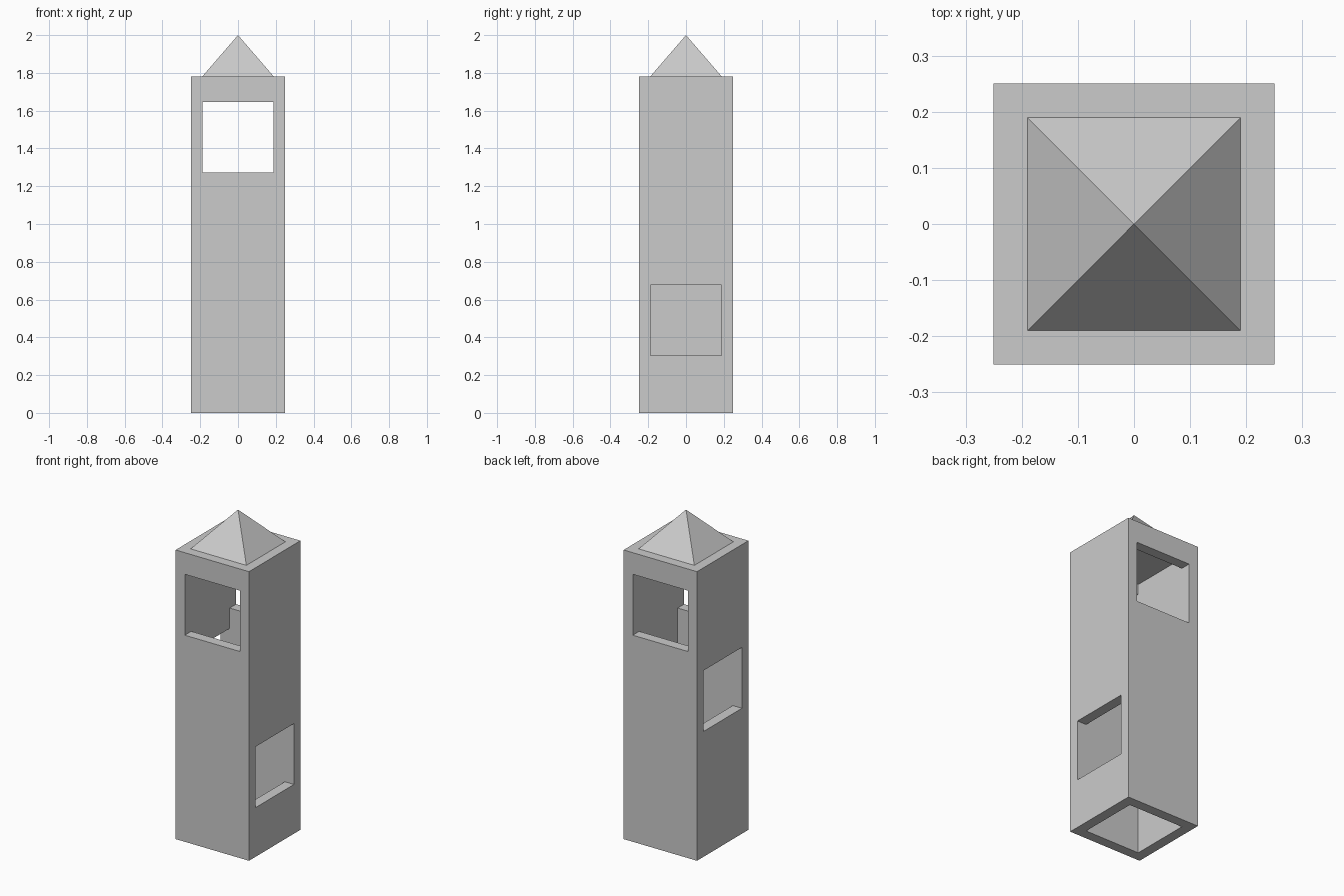
import bpy, bmesh
from math import radians, sqrt

if "Cube" in bpy.data.objects:
    bpy.data.objects.remove(bpy.data.objects["Cube"])

OUTER = 0.25       # half width of the tower
INNER = 0.1875     # half width of cavity, windows and roof
BODY_TOP = 1.78
CEILING = 1.71
WIN_H = 0.375


def box(name, lo, hi):
    """Axis-aligned box between two corners."""
    bm = bmesh.new()
    bmesh.ops.create_cube(bm, size=1)
    for v in bm.verts:
        v.co = [hi[i] if v.co[i] > 0 else lo[i] for i in range(3)]
    mesh = bpy.data.meshes.new(name)
    bm.to_mesh(mesh)
    bm.free()
    obj = bpy.data.objects.new(name, mesh)
    bpy.context.collection.objects.link(obj)
    return obj


def cut(target, name, lo, hi):
    """Subtract a hidden box from the target."""
    cutter = box(name, lo, hi)
    cutter.hide_render = True
    cutter.display_type = 'WIRE'
    mod = target.modifiers.new(name, 'BOOLEAN')
    mod.operation = 'DIFFERENCE'
    mod.solver = 'EXACT'
    mod.object = cutter


# Hollow tower, open at the bottom
tower = box("tower_body", (-OUTER, -OUTER, 0), (OUTER, OUTER, BODY_TOP))
cut(tower, "cavity_cutter", (-INNER, -INNER, -0.25), (INNER, INNER, CEILING))

# Windows: upper pair front to back, low one on the right, middle one on the left
for name, x0, x1, y0, y1, z in (
    ("upper_window_cutter", -INNER, INNER, -0.5, 0.5, 1.272),
    ("right_window_cutter", 0, 0.5, -INNER, INNER, 0.303),
    ("left_window_cutter", -0.5, 0, -INNER, INNER, 0.772),
):
    cut(tower, name, (x0, y0, z), (x1, y1, z + WIN_H))

# Pyramid roof
roof_h = 2.0 - BODY_TOP
bpy.ops.mesh.primitive_cone_add(vertices=4, radius1=0.19 * sqrt(2), radius2=0,
                                depth=roof_h, end_fill_type='NOTHING',
                                location=(0, 0, BODY_TOP + roof_h / 2),
                                rotation=(0, 0, radians(45)))
bpy.context.object.name = "pyramid_roof"
